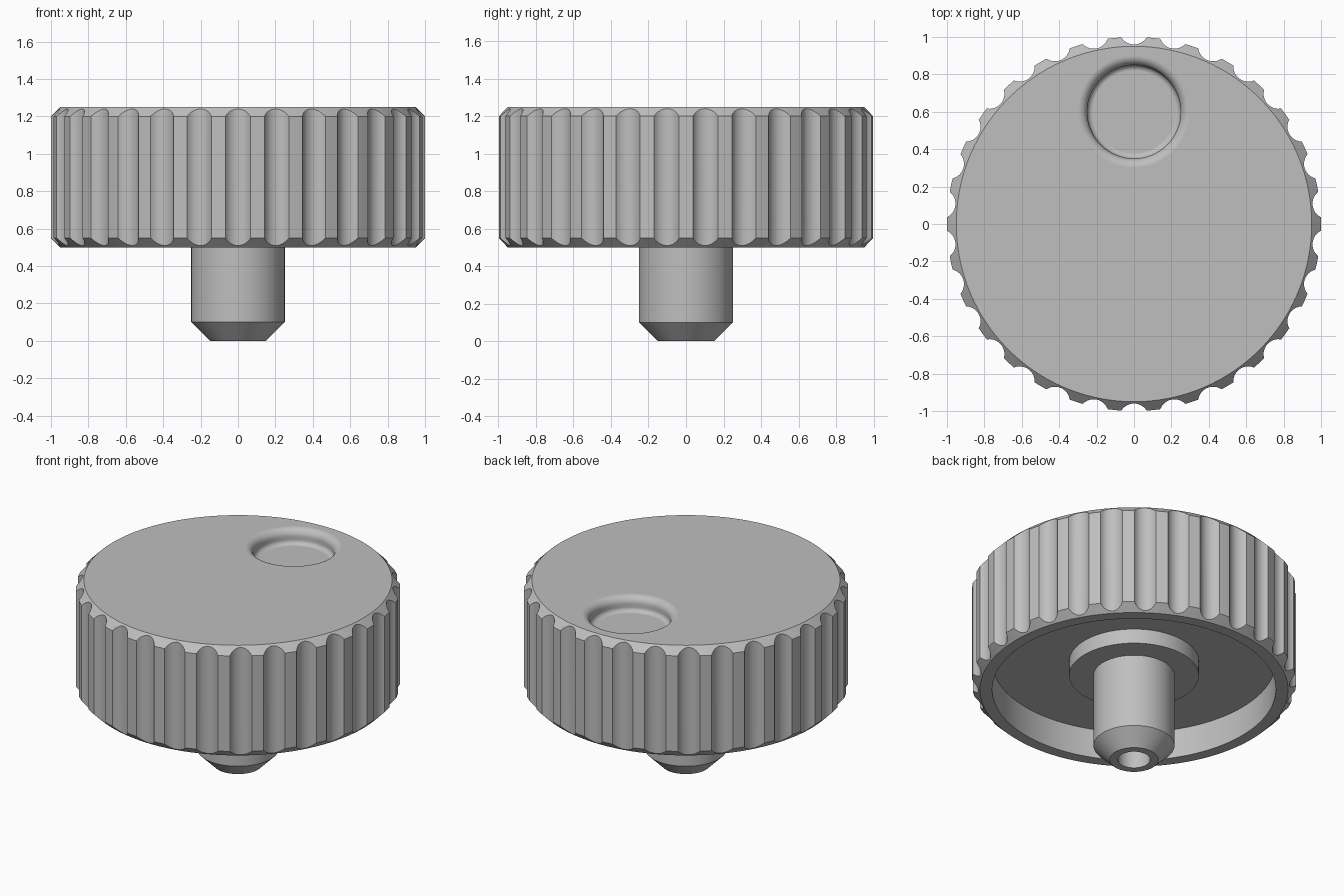
import bpy, bmesh, math
from mathutils import Matrix, Vector

if "Cube" in bpy.data.objects:
    bpy.data.objects.remove(bpy.data.objects["Cube"])

grey = bpy.data.materials.new("plain grey")
grey.diffuse_color = (0.52, 0.52, 0.52, 1)
grey.use_nodes = True
grey.node_tree.nodes["Principled BSDF"].inputs["Base Color"].default_value = grey.diffuse_color


def finish(bm, name):
    bmesh.ops.recalc_face_normals(bm, faces=bm.faces[:])
    mesh = bpy.data.meshes.new(name)
    bm.to_mesh(mesh)
    bm.free()
    mesh.materials.append(grey)
    obj = bpy.data.objects.new(name, mesh)
    bpy.context.collection.objects.link(obj)
    return obj


def lathe(name, profile, steps, y=0.0):
    """Spin an (r, z) profile about the vertical axis through (0, y)."""
    bm = bmesh.new()
    verts = [bm.verts.new((r, y, z)) for r, z in profile]
    edges = [bm.edges.new(pair) for pair in zip(verts, verts[1:])]
    bmesh.ops.spin(bm, geom=verts + edges, cent=(0, y, 0), axis=(0, 0, 1),
                   angle=2 * math.pi, steps=steps, use_merge=True)
    bmesh.ops.remove_doubles(bm, verts=bm.verts[:], dist=1e-5)
    return finish(bm, name)


def arc(r, z, radius, start, end, n=8):
    angles = [math.radians(start + (end - start) * i / n) for i in range(n + 1)]
    return [(r + radius * math.cos(a), z + radius * math.sin(a)) for a in angles]


# Knob: chamfered head, hollow underside, boss and drilled stem
knob = lathe("knob", [
    (0, 1.25), (0.95, 1.25), (1, 1.2), (1, 0.55), (0.95, 0.5),
    (0.875, 0.5), (0.875, 0.7), (0.4, 0.7), (0.4, 0.6), (0.25, 0.6),
    (0.25, 0.1), (0.15, 0), (0.1, 0), (0.1, 0.5), (0, 0.5)], 180)

# Finger dimple with rounded lip and rounded floor corner
dimple = lathe("dimple_cutter",
               [(0, 1.15)] + arc(0.22, 1.18, 0.03, -90, 0)
               + arc(0.30, 1.20, 0.05, 180, 90) + [(0.30, 1.3), (0, 1.3)], 64, y=0.6)

# Thirty grip flutes around the rim
bm = bmesh.new()
for i in range(30):
    a = -math.pi / 2 + i * math.tau / 30
    place = Matrix.Rotation(a, 4, 'Z') @ Matrix.Translation(Vector((1.04, 0, 0.9)))
    bmesh.ops.create_cone(bm, cap_ends=True, segments=40, radius1=0.08,
                          radius2=0.08, depth=1.0, matrix=place)
flutes = finish(bm, "flute_cutter")

# Cut, then tidy up
bpy.context.view_layer.objects.active = knob
knob.select_set(True)
for cutter in (flutes, dimple):
    cutter.hide_render = True
    mod = knob.modifiers.new("cut", 'BOOLEAN')
    mod.operation, mod.solver, mod.object = 'DIFFERENCE', 'EXACT', cutter
    bpy.ops.object.modifier_apply(modifier=mod.name)
    bpy.data.objects.remove(cutter)

# Merge the flat discs into single faces, then smooth the curved walls
bm = bmesh.new()
bm.from_mesh(knob.data)
bmesh.ops.dissolve_limit(bm, angle_limit=math.radians(0.2),
                         verts=bm.verts[:], edges=bm.edges[:])
bm.to_mesh(knob.data)
bm.free()
bpy.ops.object.shade_smooth_by_angle(angle=math.radians(25))
weighted = knob.modifiers.new("flat_normals", 'WEIGHTED_NORMAL')
weighted.keep_sharp = True
